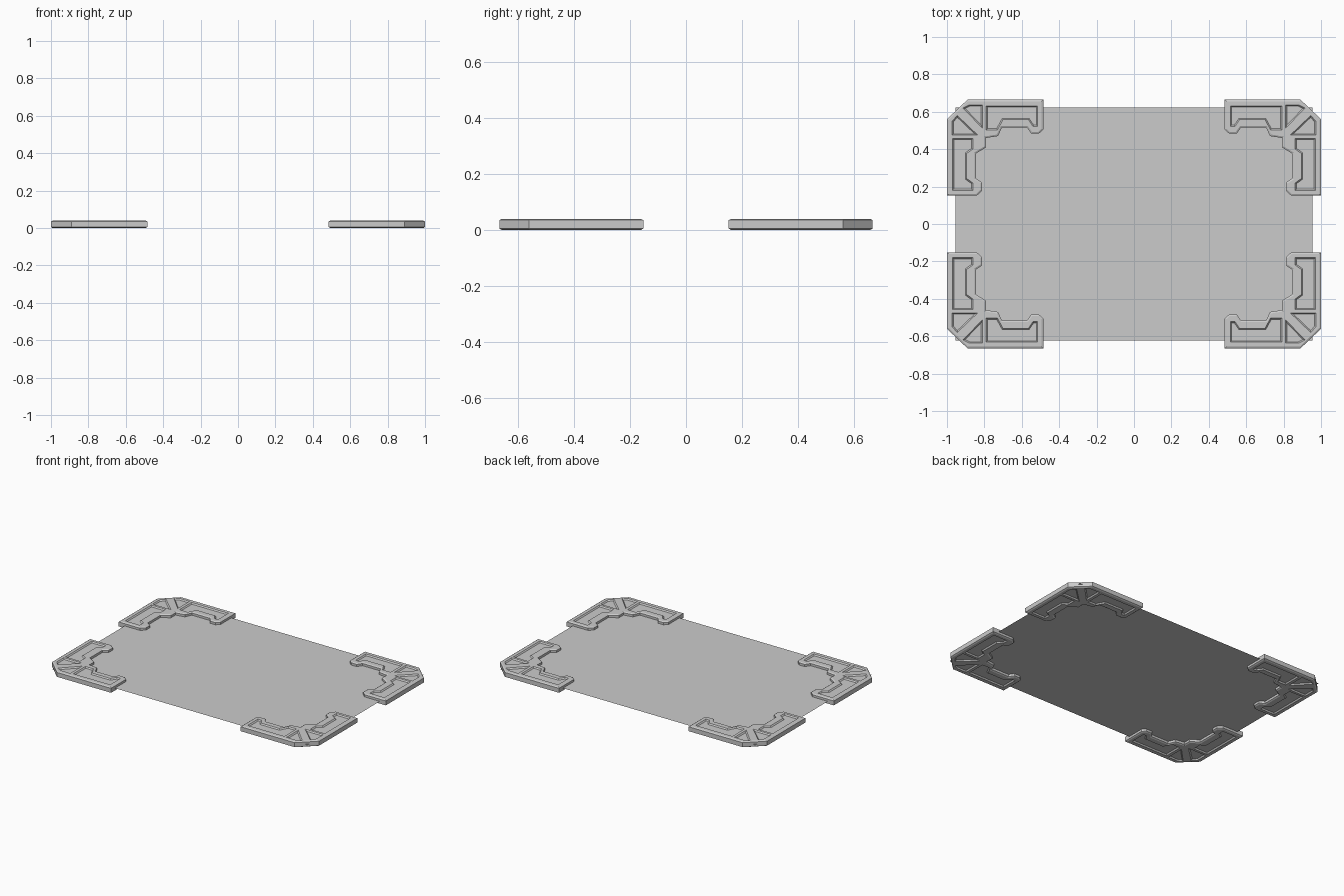
import bpy, bmesh
from mathutils import Vector

if "Cube" in bpy.data.objects:
    bpy.data.objects.remove(bpy.data.objects["Cube"])

MID, HALF = 0.02, 0.02      # mid-plane height and half thickness
DEPTH = 0.008               # depth of the recessed panels


def ccw(poly):
    area = sum(a[0] * b[1] - b[0] * a[1] for a, b in zip(poly, poly[1:] + poly[:1]))
    return poly if area > 0 else poly[::-1]


def inset(poly, d):
    """Mitred inward offset of a counter-clockwise polygon."""
    out = []
    for i, p in enumerate(poly):
        p = Vector(p)
        e1 = (p - Vector(poly[i - 1])).normalized()
        e2 = (Vector(poly[(i + 1) % len(poly)]) - p).normalized()
        n1, n2 = Vector((-e1.y, e1.x)), Vector((-e2.y, e2.x))
        out.append(p + (n1 + n2) * (d / (1 + n1.dot(n2))))
    return out


def ring(bm, poly, z):
    return [bm.verts.new((p[0], p[1], z)) for p in poly]


def bridge(bm, a, b):
    n = len(a)
    for i in range(n):
        j = (i + 1) % n
        bm.faces.new((a[i], a[j], b[j], b[i]))


def finish(bm, name):
    me = bpy.data.meshes.new(name)
    bm.to_mesh(me)
    bm.free()
    ob = bpy.data.objects.new(name, me)
    bpy.context.collection.objects.link(ob)
    return ob


# thin sheet spanning the brackets
bm = bmesh.new()
bm.faces.new(ring(bm, [(-.955, -.623), (.955, -.623), (.955, .623), (-.955, .623)], MID))
finish(bm, "panel_sheet")

# corner bracket outline
outline = ccw([(.485, .665), (.89, .665), (1, .56), (1, .152), (.84, .152), (.813, .178),
               (.813, .222), (.845, .243), (.845, .377), (.79, .41), (.79, .46), (.727, .47),
               (.706, .516), (.572, .516), (.55, .484), (.508, .484), (.485, .505)])

# recessed areas: long arm, side arm and two wedges beside the diagonal rib
recesses = [ccw(p) for p in (
    [(.79, .632), (.515, .632), (.515, .522), (.54, .522), (.565, .558), (.70, .558),
     (.73, .503), (.79, .503)],
    [(.97, .458), (.862, .458), (.862, .40), (.895, .377), (.895, .243), (.862, .22),
     (.862, .18), (.97, .18)],
    [(.81, .512), (.915, .62), (.88, .637), (.81, .637)],
    [(.835, .475), (.972, .475), (.972, .55), (.945, .58)])]

bm = bmesh.new()
walls = []
for s in (1, -1):
    # bevelled rim
    wall = ring(bm, outline, MID + s * (HALF - .005))
    top = ring(bm, inset(outline, .009), MID + s * HALF)
    bridge(bm, wall, top)
    walls.append(wall)
    loops = [top]
    # recesses with sloped sides
    for poly in recesses:
        lip = ring(bm, poly, MID + s * HALF)
        floor = ring(bm, inset(poly, .007), MID + s * (HALF - DEPTH))
        bridge(bm, lip, floor)
        bm.faces.new(floor)
        loops.append(lip)
    # flat face around the recesses
    edges = [bm.edges.get((l[i - 1], l[i])) for l in loops for i in range(len(l))]
    bmesh.ops.triangle_fill(bm, use_beauty=True, edges=edges, normal=(0, 0, s))
bridge(bm, walls[0], walls[1])
bmesh.ops.recalc_face_normals(bm, faces=bm.faces[:])
bracket = finish(bm, "corner_brackets")

# repeat on all four corners
mirror = bracket.modifiers.new("four_corners", 'MIRROR')
mirror.use_axis = (True, True, False)
mirror.use_mirror_merge = False
